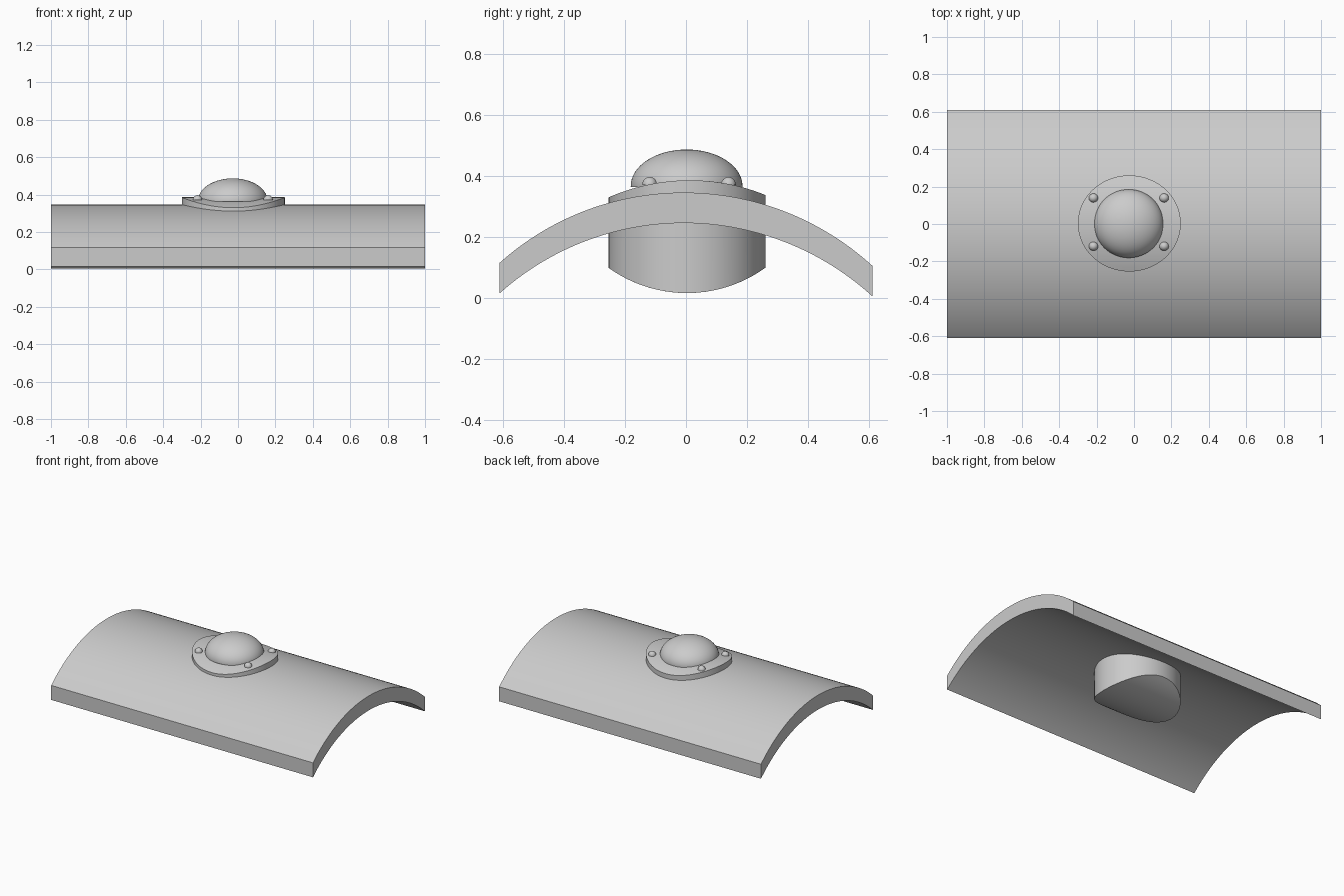
import bpy, bmesh, math

cube = bpy.data.objects.get("Cube")
if cube:
    bpy.data.objects.remove(cube)

grey = bpy.data.materials.new("light_grey")
grey.use_nodes = True
COLOUR = (0.6, 0.6, 0.6, 1)
grey.diffuse_color = COLOUR
grey.node_tree.nodes["Principled BSDF"].inputs["Base Color"].default_value = COLOUR


def finish(name, bm):
    bmesh.ops.recalc_face_normals(bm, faces=bm.faces)
    mesh = bpy.data.meshes.new(name)
    bm.to_mesh(mesh)
    bm.free()
    mesh.materials.append(grey)
    obj = bpy.data.objects.new(name, mesh)
    bpy.context.collection.objects.link(obj)
    bpy.ops.object.select_all(action='DESELECT')
    bpy.context.view_layer.objects.active = obj
    obj.select_set(True)
    bpy.ops.object.shade_smooth_by_angle(angle=math.radians(35))
    return obj


def arc(y, top, radius, slope=0.0):
    return top - radius + math.sqrt(radius ** 2 - y ** 2) + slope * y


def extrude_profile(name, points, x0, x1):
    bm = bmesh.new()
    face = bm.faces.new([bm.verts.new((x0, y, z)) for y, z in points])
    new = bmesh.ops.extrude_face_region(bm, geom=[face])["geom"]
    bmesh.ops.translate(bm, vec=(x1 - x0, 0, 0),
                        verts=[v for v in new if isinstance(v, bmesh.types.BMVert)])
    return finish(name, bm)


def dome(name, centre, size, segments, rings):
    # upper half of an ellipsoid
    bm = bmesh.new()
    bmesh.ops.create_uvsphere(bm, u_segments=segments, v_segments=rings, radius=1)
    bmesh.ops.bisect_plane(bm, geom=bm.verts[:] + bm.edges[:] + bm.faces[:],
                           plane_co=(0, 0, -0.02), plane_no=(0, 0, -1), clear_outer=True)
    bmesh.ops.holes_fill(bm, edges=[e for e in bm.edges if e.is_boundary])
    bmesh.ops.scale(bm, vec=size, verts=bm.verts)
    bmesh.ops.translate(bm, vec=centre, verts=bm.verts)
    return finish(name, bm)


# Arched shell with vertical side edges
STEPS = 64
ys = [-0.61 + 1.22 * i / STEPS for i in range(STEPS + 1)]
outer = [(y, arc(y, 0.346, 0.91, 0.008 * -1 * -1)) for y in ys]
outer = [(y, arc(y, 0.346, 0.91, -0.008)) for y in ys]
inner = [(y, z - 0.1) for y, z in reversed(outer)]
shell = extrude_profile("arched_shell", outer + inner, -1, 1)

# Round plug: curved top flange above, curved lower end beneath the shell
CX, CY, RX, RY, RINGS, SIDES = -0.025, 0.003, 0.275, 0.257, 12, 96
bm = bmesh.new()


def plug_cap(height):
    rings = []
    for r in range(1, RINGS + 1):
        ring = []
        for s in range(SIDES):
            a = 2 * math.pi * s / SIDES
            x, y = RX * math.cos(a) * r / RINGS, RY * math.sin(a) * r / RINGS
            ring.append(bm.verts.new((CX + x, CY + y, height(y))))
        rings.append(ring)
    centre = bm.verts.new((CX, CY, height(0)))
    for s in range(SIDES):
        t = (s + 1) % SIDES
        bm.faces.new((centre, rings[0][s], rings[0][t]))
        for a, b in zip(rings, rings[1:]):
            bm.faces.new((a[s], b[s], b[t], a[t]))
    return rings[-1]


upper = plug_cap(lambda y: arc(y, 0.386, 0.66, 0.015))
lower = plug_cap(lambda y: 0.017 + 0.44 - math.sqrt(0.44 ** 2 - y ** 2))
for s in range(SIDES):
    t = (s + 1) % SIDES
    bm.faces.new((upper[s], lower[s], lower[t], upper[t]))
finish("round_plug", bm)

# Central dome and the four rivets around it
dome("centre_dome", (-0.028, 0.002, 0.367), (0.186, 0.183, 0.12), 64, 32)
for x in (-0.217, 0.161):
    for y in (-0.119, 0.139):
        dome("rivet", (x, y, 0.372), (0.025, 0.024, 0.025), 24, 16)
